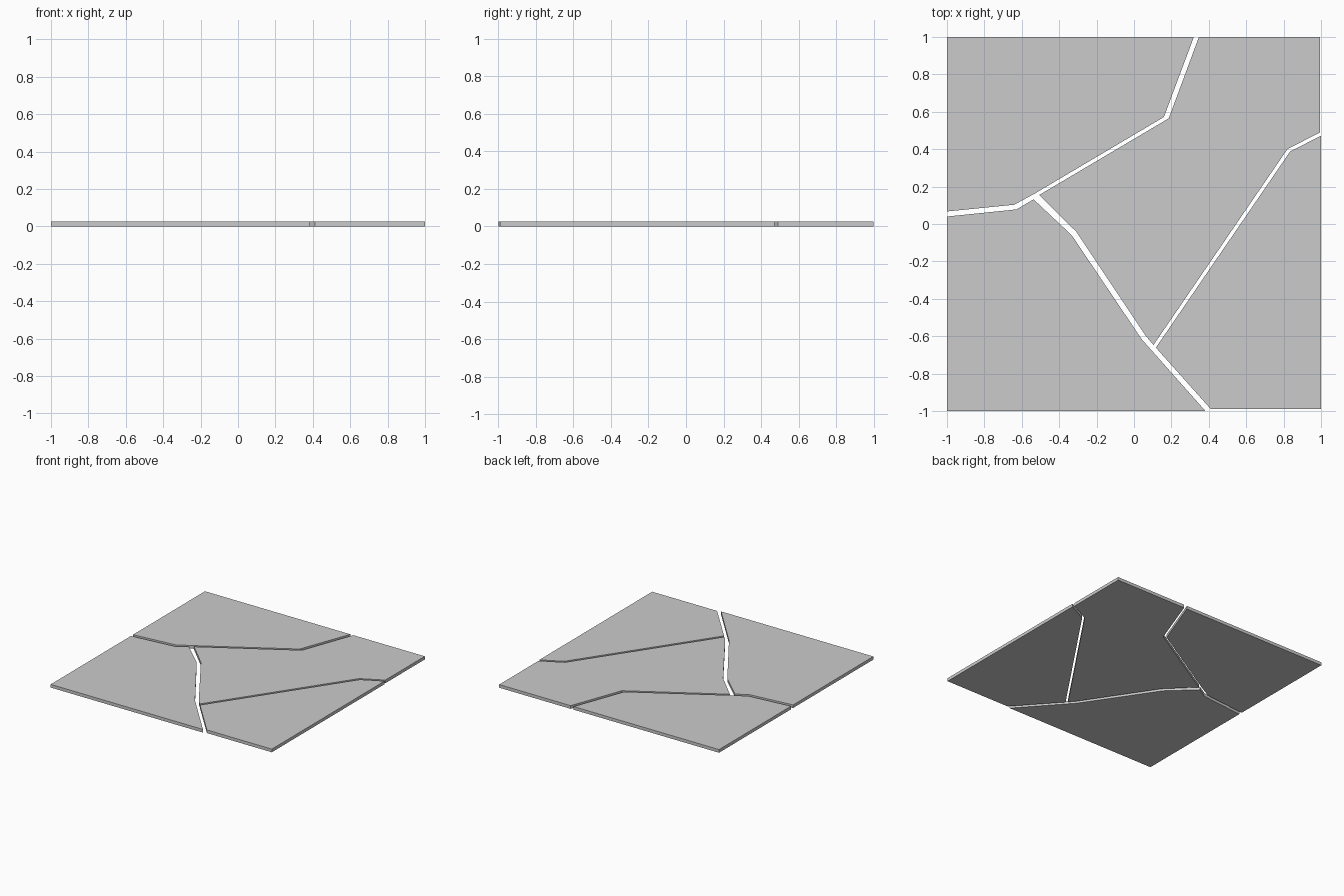
import bpy, bmesh

if "Cube" in bpy.data.objects:
    bpy.data.objects.remove(bpy.data.objects["Cube"])

THICKNESS = 0.026


def slab(name, outline):
    """Extrude a flat outline (counter-clockwise) up from the floor."""
    bm = bmesh.new()
    face = bm.faces.new([bm.verts.new((x, y, 0)) for x, y in outline])
    top = bmesh.ops.extrude_face_region(bm, geom=[face])["geom"]
    verts = [v for v in top if isinstance(v, bmesh.types.BMVert)]
    bmesh.ops.translate(bm, verts=verts, vec=(0, 0, THICKNESS))
    bmesh.ops.recalc_face_normals(bm, faces=bm.faces)
    mesh = bpy.data.meshes.new(name)
    bm.to_mesh(mesh)
    bm.free()
    obj = bpy.data.objects.new(name, mesh)
    bpy.context.collection.objects.link(obj)
    return obj


# Four pieces of a broken square paving tile, separated by narrow cracks
slab("back_left_piece", [
    (-1, 1), (-1, 0.067), (-0.64, 0.103), (-0.525, 0.166),
    (0.16, 0.572), (0.32, 1)])

slab("front_left_piece", [
    (-1, -1), (0.382, -1), (0.042, -0.617), (-0.333, -0.06),
    (-0.537, 0.132), (-0.628, 0.078), (-1, 0.04)])

slab("middle_piece", [
    (0.347, 1), (0.186, 0.565), (-0.507, 0.155), (-0.307, -0.043),
    (0.063, -0.598), (0.104, -0.647), (0.82, 0.4), (0.995, 0.49), (0.995, 1)])

slab("front_right_piece", [
    (1, 0.472), (0.835, 0.388), (0.117, -0.661), (0.411, -0.99),
    (1, -0.99)])
